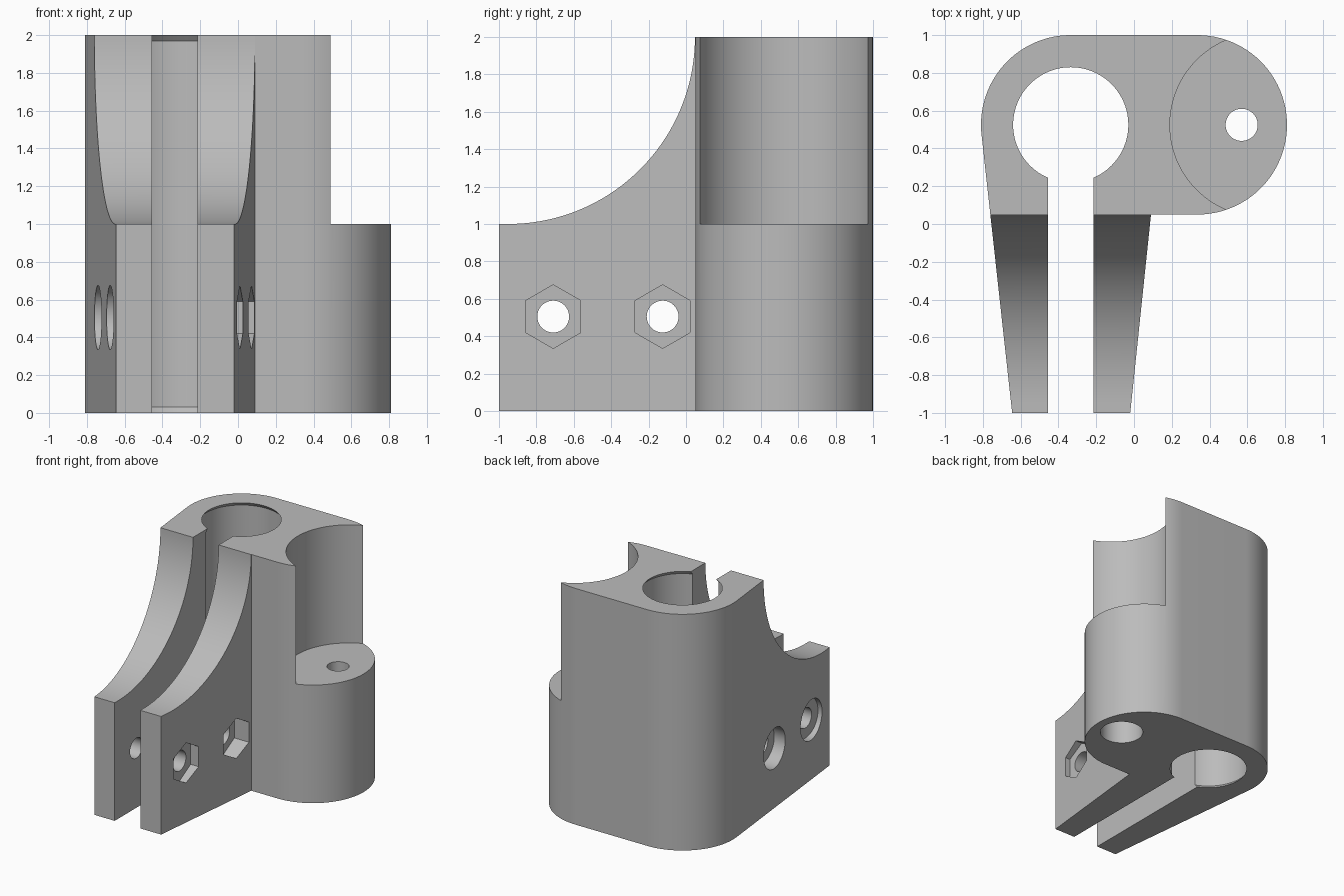
import bpy, bmesh
from math import radians, sin, cos, pi
from mathutils import Matrix

if "Cube" in bpy.data.objects:
    bpy.data.objects.remove(bpy.data.objects["Cube"])

grey = bpy.data.materials.new("plain grey")
grey.use_nodes = True
colour = (0.5, 0.5, 0.5, 1)
grey.diffuse_color = colour
grey.node_tree.nodes["Principled BSDF"].inputs["Base Color"].default_value = colour

# z stands up as is; x lays a profile drawn in (y, z) along the x axis
ALONG_X = Matrix(((0, 0, 1, 0), (1, 0, 0, 0), (0, 1, 0, 0), (0, 0, 0, 1)))


def arc(cx, cy, r, a0, a1, n):
    angles = [radians(a0 + (a1 - a0) * i / n) for i in range(n + 1)]
    return [(cx + r * cos(a), cy + r * sin(a)) for a in angles]


def circle(cx, cy, r, n=64, turn=0):
    return arc(cx, cy, r, turn, turn + 360, n)[:-1]


def loft(name, sections, along_x=False):
    """Solid through equal-length profiles, given as (height, points)."""
    bm = bmesh.new()
    rings = [[bm.verts.new((u, v, h)) for u, v in pts] for h, pts in sections]
    for low, high in zip(rings, rings[1:]):
        for i in range(len(low)):
            bm.faces.new((low[i - 1], low[i], high[i], high[i - 1]))
    bm.faces.new(rings[0])
    bm.faces.new(rings[-1])
    if along_x:
        bm.transform(ALONG_X)
    bmesh.ops.recalc_face_normals(bm, faces=bm.faces)
    mesh = bpy.data.meshes.new(name)
    bm.to_mesh(mesh)
    bm.free()
    mesh.materials.append(grey)
    obj = bpy.data.objects.new(name, mesh)
    bpy.context.collection.objects.link(obj)
    return obj


def prism(name, pts, low, high, along_x=False):
    return loft(name, [(low, pts), (high, pts)], along_x)


BORE_X, LUG_X, MID_Y, R = -0.335, 0.335, 0.525, 0.475

# Clamp body: rounded block with two tapering arms at the front
outline = (arc(LUG_X, MID_Y, R, -90, 90, 48) + arc(BORE_X, MID_Y, R, 90, 186.3, 48)
           + [(-0.645, -1), (-0.02, -1), (0.09, 0.05)])
body = prism("clamp_body", outline, 0, 2)

cutters = []

# Main bore, slightly narrowed at both mouths
bore = [(-0.1, 0.305), (0, 0.305), (0.03, 0.33), (1.97, 0.33), (2, 0.305), (2.1, 0.305)]
cutters.append(loft("bore_cutter", [(h, circle(BORE_X, MID_Y, r, 96)) for h, r in bore]))

# Clamping slot
slot = [(-0.455, -1.1), (-0.215, -1.1), (-0.215, MID_Y), (-0.455, MID_Y)]
cutters.append(prism("slot_cutter", slot, -0.1, 2.1))

# Concave sweep on top of the arms
sweep = [(-1.2, 1)] + arc(-0.952, 2, 1, -90, 0, 48) + [(0.048, 2.1), (-1.2, 2.1)]
cutters.append(prism("sweep_cutter", sweep, -1, 0.3, True))

# Round relief above the lug, lug hole and its counterbore
cutters.append(prism("relief_cutter", circle(0.676, MID_Y, 0.486, 96), 1, 2.1))
cutters.append(prism("lug_hole_cutter", circle(0.57, MID_Y, 0.085), -0.1, 1.1))
cutters.append(prism("lug_counterbore_cutter", circle(0.57, MID_Y, 0.17), -0.1, 0.75))

# Cross bolts: through hole, hex nut pocket, round head pocket
for y in (-0.71, -0.125):
    z = 0.505
    cutters.append(prism("bolt_hole_cutter", circle(y, z, 0.085), -1, 0.3, True))
    cutters.append(prism("nut_pocket_cutter", circle(y, z, 0.17, 6, 30), -0.05, 0.3, True))
    cutters.append(prism("head_pocket_cutter", circle(y, z, 0.17), -1, -0.62, True))

# Carve the body, then drop the cutters
bpy.ops.object.select_all(action='DESELECT')
bpy.context.view_layer.objects.active = body
body.select_set(True)
for cutter in cutters:
    cutter.hide_render = True
    mod = body.modifiers.new("cut", 'BOOLEAN')
    mod.operation = 'DIFFERENCE'
    mod.solver = 'EXACT'
    mod.object = cutter
    bpy.ops.object.modifier_apply(modifier=mod.name)
    bpy.data.objects.remove(cutter)

bpy.ops.object.shade_smooth_by_angle(angle=radians(25))
